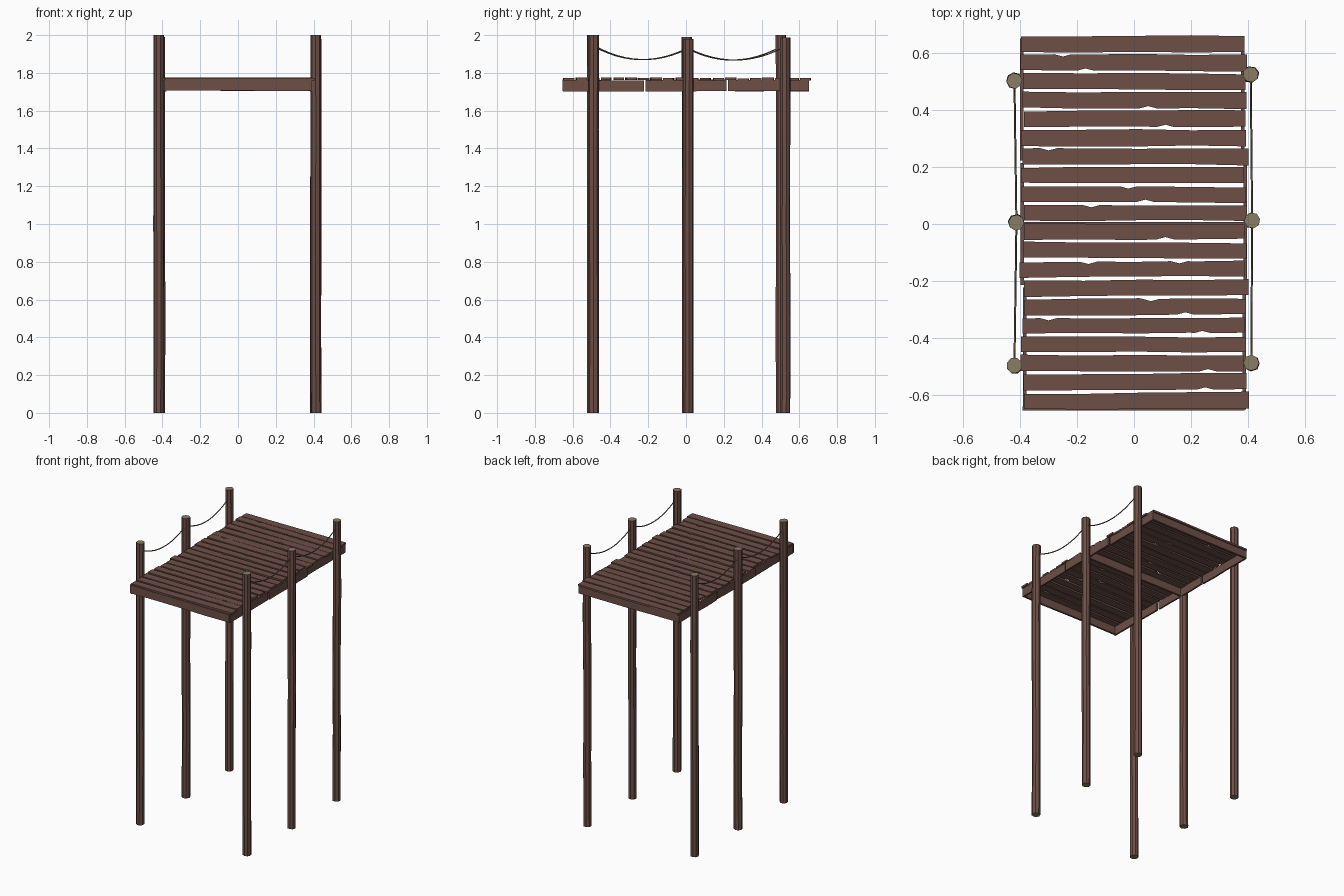
import bpy, bmesh, math, random
from mathutils import Matrix, Vector

random.seed(7)
if "Cube" in bpy.data.objects:
    bpy.data.objects.remove(bpy.data.objects["Cube"], do_unlink=True)


def material(name, rgb):
    m = bpy.data.materials.new(name)
    m.use_nodes = True
    colour = (*rgb, 1)
    m.diffuse_color = colour
    m.node_tree.nodes["Principled BSDF"].inputs["Base Color"].default_value = colour
    return m


BROWN = material("weathered brown wood", (0.155, 0.08, 0.064))
TAN = material("cut end grain", (0.25, 0.2, 0.125))
ROPE = material("rope", (0.16, 0.125, 0.08))


def finish(name, bm, *mats):
    bmesh.ops.recalc_face_normals(bm, faces=bm.faces)
    mesh = bpy.data.meshes.new(name)
    bm.to_mesh(mesh)
    bm.free()
    for m in mats:
        mesh.materials.append(m)
    obj = bpy.data.objects.new(name, mesh)
    bpy.context.collection.objects.link(obj)
    return obj


def jitter(amount):
    return random.uniform(-amount, amount)


def board(name, u0, u1, width, thick, place, chips=(), rough=0.0025, tilt=0.0):
    """Rough-sawn board: a wavy outline with chipped edges, extruded."""
    def edge(side):
        pts = [(u0 + (u1 - u0) * t, side * width / 2 + jitter(rough))
               for t in (0, 0.27, 0.52, 0.76, 1)]
        for x, s in chips:
            if s == side:
                pts = [p for p in pts if abs(p[0] - x) > 0.035]
                pts += [(x - 0.03, side * width / 2),
                        (x, side * (width / 2 - 0.008)),
                        (x + 0.03, side * width / 2)]
        return sorted(pts)
    outline = edge(-1) + edge(1)[::-1]
    bm = bmesh.new()
    face = bm.faces.new([bm.verts.new((u, v + tilt * u, -thick / 2)) for u, v in outline])
    top = bmesh.ops.extrude_face_region(bm, geom=[face])["geom"]
    bmesh.ops.translate(bm, vec=(0, 0, thick),
                        verts=[g for g in top if isinstance(g, bmesh.types.BMVert)])
    bm.transform(place)
    return finish(name, bm, BROWN)


# Deck planks: row -> chips given as (x, edge side)
CHIPS = {1: [(-0.25, 1), (-0.17, -1)], 3: [(0.05, -1)], 4: [(0.11, -1)],
         6: [(-0.3, 1)], 8: [(-0.02, 1), (0.04, -1)], 9: [(-0.15, 1)],
         10: [(0.11, -1)], 12: [(0.16, 1), (-0.16, 1)], 14: [(0.06, 1), (0.18, -1)],
         15: [(-0.3, 1), (0.24, -1)], 17: [(0.26, -1)], 18: [(0.25, -1)]}
ROWS = 20
for row in range(ROWS):
    y = 0.633 - row * 0.066
    board(f"deck_plank_{row + 1}", -0.393 + jitter(0.009), 0.395 + jitter(0.01),
          0.056 + jitter(0.002), 0.013,
          Matrix.Translation((0, y, 1.767 + jitter(0.002))),
          CHIPS.get(row, ()), tilt=jitter(0.007))

# Cross beams under the deck, standing on edge
UPRIGHT = Matrix.Rotation(math.pi / 2, 4, "X")
for name, y in (("front_beam", -0.648), ("middle_beam", 0.0), ("back_beam", 0.645)):
    board(name, -0.392, 0.388, 0.056, 0.014,
          Matrix.Translation((0, y, 1.734)) @ UPRIGHT, rough=0.002, tilt=-0.005)

# Side beams: three boards per side, end to end
ALONG = Matrix.Rotation(math.pi / 2, 4, "Z") @ UPRIGHT
for side, offsets in (("right", (-0.384, -0.392, -0.394)), ("left", (0.387, 0.391, 0.382))):
    for i, x in enumerate(offsets):
        y = (i - 1) * 0.437
        board(f"{side}_side_beam_{i + 1}", -0.214, 0.214, 0.058, 0.012,
              Matrix.Translation((x, y, 1.733 + jitter(0.002))) @ ALONG, rough=0.002)

# Posts: slightly crooked octagonal poles with pale cut ends
POSTS = {"right": [(-0.42, -0.497, 2.0), (-0.413, 0.005, 1.99), (-0.42, 0.503, 2.0)],
         "left": [(0.412, -0.488, 2.0), (0.415, 0.013, 1.98), (0.41, 0.525, 1.988)]}
SIDES = 8


def post(name, x, y, height):
    bm = bmesh.new()
    turn = random.random()
    rings = []
    for t in (0, 0.25, 0.5, 0.75, 1):
        off = Vector((x + jitter(0.002), y + jitter(0.002), t * height))
        if t == 1:
            off = Vector((x, y, height))
        rings.append([])
        for k in range(SIDES):
            a = 2 * math.pi * k / SIDES + turn
            r = 0.028 + jitter(0.001)
            rings[-1].append(bm.verts.new(off + Vector((r * math.cos(a), r * math.sin(a), 0))))
    for low, high in zip(rings, rings[1:]):
        for k in range(SIDES):
            n = (k + 1) % SIDES
            bm.faces.new((low[k], low[n], high[n], high[k]))
    for ring in (rings[0], rings[-1]):
        bm.faces.new(ring).material_index = 1
    finish(name, bm, BROWN, TAN)


# Ropes sagging from post to post
def rope(name, a, b, sag):
    curve = bpy.data.curves.new(name, "CURVE")
    curve.dimensions = "3D"
    curve.bevel_depth = 0.0035
    curve.bevel_resolution = 1
    curve.use_fill_caps = True
    steps = 12
    line = curve.splines.new("POLY")
    line.points.add(steps)
    for i, p in enumerate(line.points):
        t = i / steps
        pos = a.lerp(b, t) - Vector((0, 0, 4 * sag * t * (1 - t)))
        p.co = (*pos, 1)
    curve.materials.append(ROPE)
    obj = bpy.data.objects.new(name, curve)
    bpy.context.collection.objects.link(obj)


for side, posts in POSTS.items():
    for label, p in zip(("front", "middle", "back"), posts):
        post(f"{label}_{side}_post", *p)
    ties = [Vector((x, y, z)) for (x, y, _), z in zip(posts, (1.945, 1.93, 1.94))]
    for label, a, b in zip(("front", "back"), ties, ties[1:]):
        rope(f"{label}_{side}_rope", a, b, 0.067)
